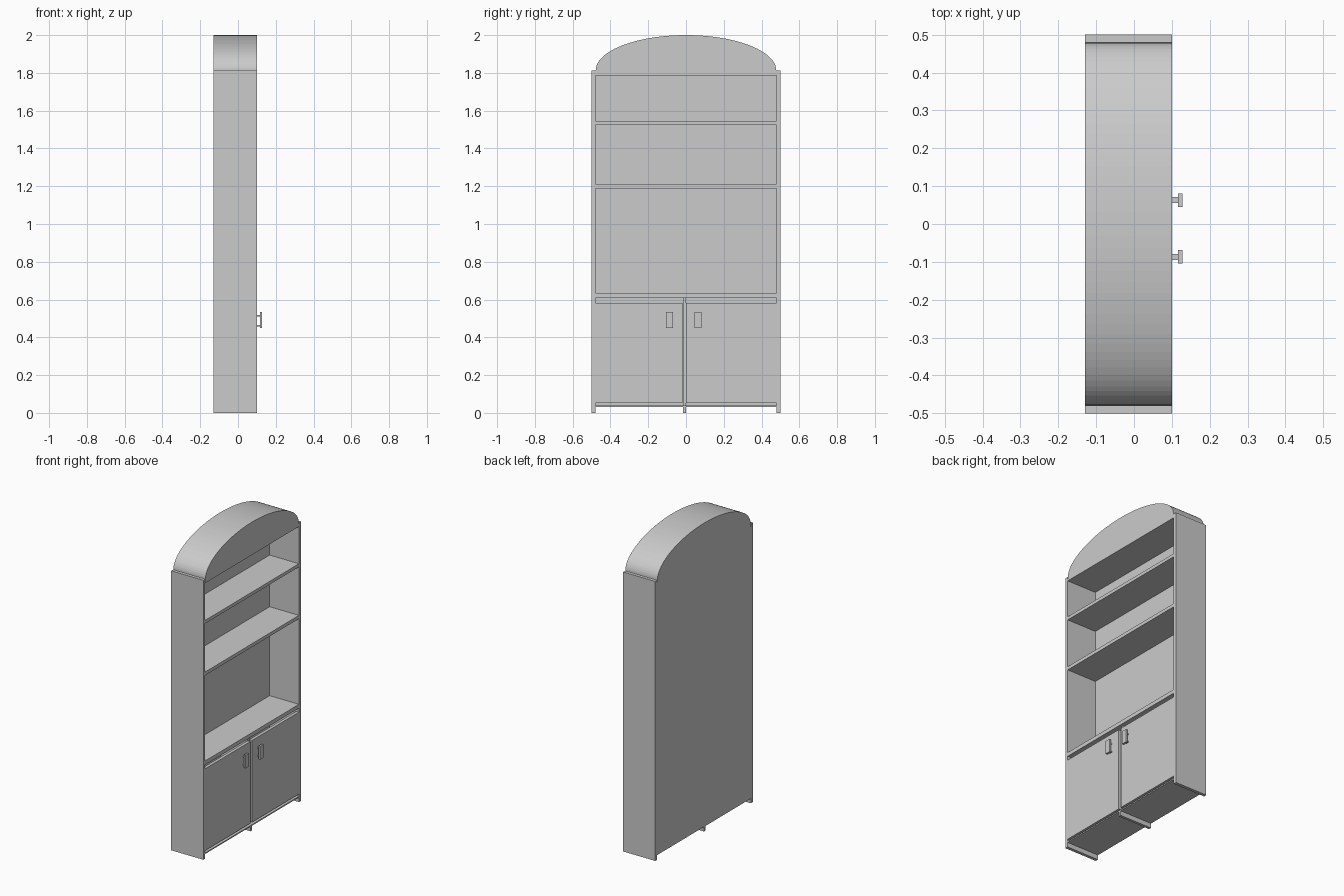
import bpy, math

if "Cube" in bpy.data.objects:
    bpy.data.objects.remove(bpy.data.objects["Cube"])

BACK, FRONT = -0.129, 0.101      # carcass depth along x
PANEL = 0.02                     # board thickness
INNER = 0.48                     # half width between the sides
SIDE_TOP = 1.813


def make(name, verts, faces):
    mesh = bpy.data.meshes.new(name)
    mesh.from_pydata(verts, [], faces)
    obj = bpy.data.objects.new(name, mesh)
    bpy.context.collection.objects.link(obj)
    return obj


def box(name, x, y, z):
    verts = [(a, b, c) for a in x for b in y for c in z]
    faces = [(0, 1, 3, 2), (4, 6, 7, 5), (0, 4, 5, 1),
             (2, 3, 7, 6), (0, 2, 6, 4), (1, 5, 7, 3)]
    return make(name, verts, faces)


# Side panels
for label, s in (("left", -1), ("right", 1)):
    box(label + "_side", (BACK, FRONT), sorted((s * INNER, s * 0.5)), (0, SIDE_TOP))

# Back panel
box("back_panel", (BACK, BACK + PANEL), (-INNER, INNER), (0.03, 1.79))

# Floor of the cupboard and open shelves
shelves = {"cupboard_floor": (0.03, 0.038), "counter_shelf": (0.609, 0.634),
           "middle_shelf": (1.189, 1.211), "upper_shelf": (1.525, 1.546)}
for name, z in shelves.items():
    box(name, (BACK + PANEL, FRONT), (-INNER, INNER), z)

# Arched crown: elliptical profile extruded through the full depth
N = 48
profile = [(-INNER, 1.787), (INNER, 1.787)]
profile += [(0.478 * math.cos(math.pi * i / N),
             SIDE_TOP + 0.187 * math.sin(math.pi * i / N)) for i in range(N + 1)]
n = len(profile)
verts = [(x, y, z) for x in (BACK, FRONT) for y, z in profile]
faces = [tuple(reversed(range(n))), tuple(range(n, 2 * n))]
faces += [(i, (i + 1) % n, n + (i + 1) % n, n + i) for i in range(n)]
make("arched_crown", verts, faces)

# Central divider behind the doors, with its foot rail
box("centre_divider", (BACK + PANEL, FRONT - PANEL), (-0.017, 0), (0.038, 0.609))
box("centre_foot", (BACK, FRONT), (-0.017, 0), (0, 0.03))

# Doors
box("left_door", (FRONT - PANEL, FRONT), (-INNER, -0.018), (0.052, 0.583))
box("right_door", (FRONT - PANEL, FRONT), (0.001, INNER), (0.052, 0.583))

# Handles: a flat grip on two posts
for label, y in (("left", -0.087), ("right", 0.063)):
    box(label + "_handle_grip", (0.116, 0.128), (y - 0.018, y + 0.018), (0.449, 0.534))
    for part, z in (("lower", 0.462), ("upper", 0.514)):
        box(f"{label}_handle_{part}_post", (FRONT, 0.116),
            (y - 0.008, y + 0.008), (z - 0.004, z + 0.004))
